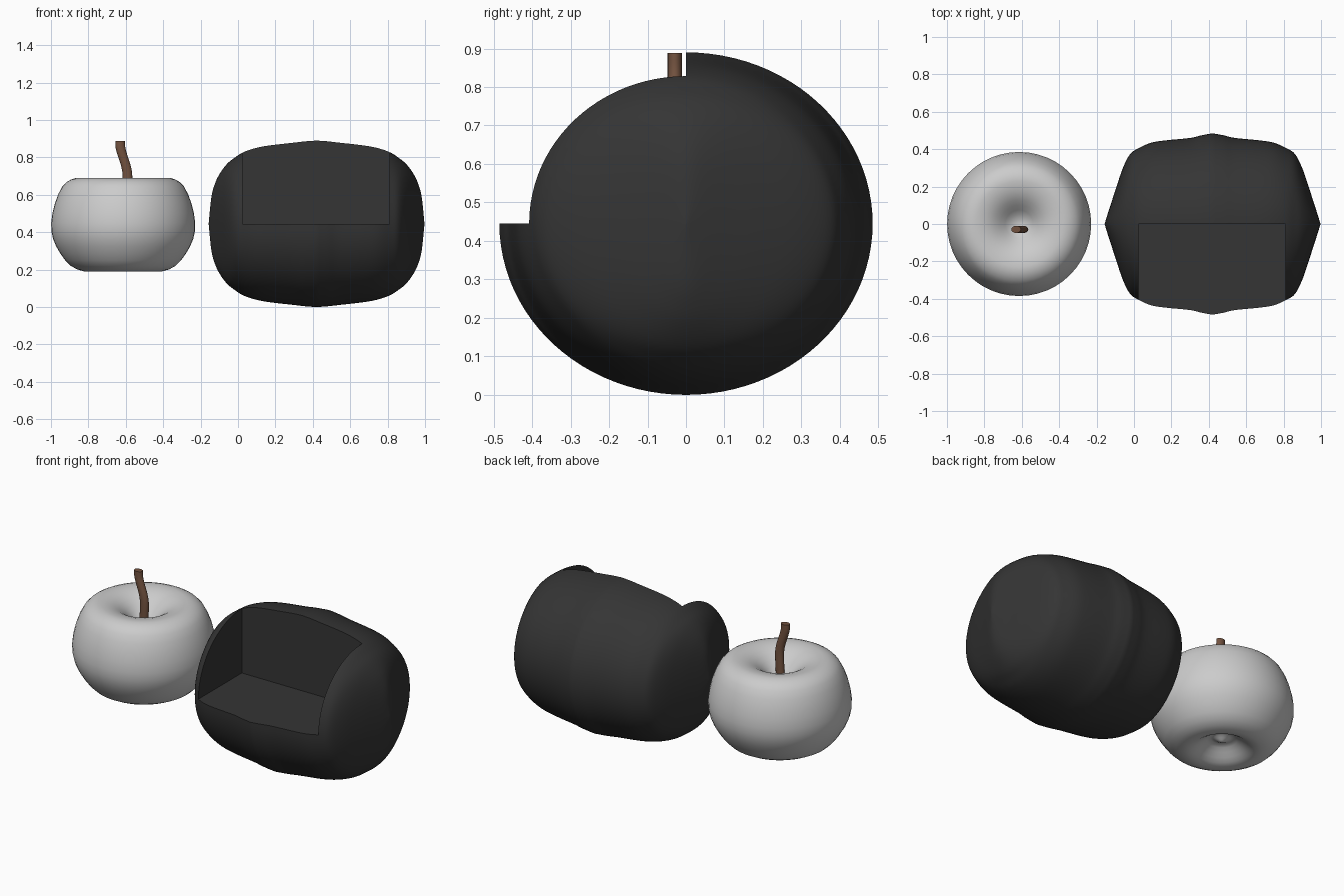
import bpy, bmesh, math
from mathutils import Vector

if "Cube" in bpy.data.objects:
    bpy.data.objects.remove(bpy.data.objects["Cube"])


def material(name, rgb):
    m = bpy.data.materials.new(name)
    m.diffuse_color = (*rgb, 1)
    m.use_nodes = True
    m.node_tree.nodes["Principled BSDF"].inputs["Base Color"].default_value = m.diffuse_color
    return m


DARK = material("charcoal", (0.035, 0.035, 0.035))
GREY = material("light grey", (0.6, 0.6, 0.6))
BROWN = material("stem brown", (0.17, 0.085, 0.05))


def smooth_points(pts, steps):
    """Catmull-Rom curve through the points."""
    p = [Vector(q) for q in pts]
    p = [2 * p[0] - p[1]] + p + [2 * p[-1] - p[-2]]
    out = []
    for i in range(1, len(p) - 2):
        a, b, c, d = p[i - 1:i + 3]
        for k in range(steps):
            t = k / steps
            out.append(0.5 * (2 * b + (c - a) * t + (2 * a - 5 * b + 4 * c - d) * t * t
                              + (3 * b - a - 3 * c + d) * t ** 3))
    return out + [p[-2]]


def loft(name, rings, mat):
    """Skin rings of points; the end rings are closed with caps."""
    bm = bmesh.new()
    vr = [[bm.verts.new(p) for p in r] for r in rings]
    n = len(vr[0])
    for a, b in zip(vr, vr[1:]):
        for i in range(n):
            j = (i + 1) % n
            bm.faces.new((a[i], a[j], b[j], b[i]))
    bm.faces.new(vr[0])
    bm.faces.new(vr[-1])
    bmesh.ops.remove_doubles(bm, verts=bm.verts, dist=1e-5)
    bmesh.ops.recalc_face_normals(bm, faces=bm.faces)
    me = bpy.data.meshes.new(name)
    bm.to_mesh(me)
    bm.free()
    ob = bpy.data.objects.new(name, me)
    bpy.context.collection.objects.link(ob)
    me.materials.append(mat)
    return ob


def shade(ob, angle=40):
    bpy.ops.object.select_all(action='DESELECT')
    ob.select_set(True)
    bpy.context.view_layer.objects.active = ob
    bpy.ops.object.shade_smooth_by_angle(angle=math.radians(angle))


def ellipse(c, a, b, n, plane):
    out = []
    for i in range(n):
        t = 2 * math.pi * i / n
        u, v = a * math.cos(t), b * math.sin(t)
        out.append(Vector(c) + (Vector((0, u, v)) if plane == "yz" else Vector((u, v, 0))))
    return out


# chair body: (distance from middle, half depth, half height)
half = [(0, .485, .445), (.06, .474, .441), (.12, .46, .434), (.252, .447, .419),
        (.33, .434, .404), (.395, .405, .381), (.44, .375, .352), (.477, .305, .322),
        (.512, .205, .277), (.54, .118, .223), (.562, .05, .145), (.577, .001, .001)]
side = smooth_points(half, 4)
stations = [(.42 - u, a, b) for u, a, b in reversed(side)] + [(.42 + u, a, b) for u, a, b in side[1:]]
chair = loft("chair_body", [ellipse((x, 0, .445), a, b, 96, "yz") for x, a, b in stations], DARK)

# seat recess cut out of the upper front
bpy.ops.mesh.primitive_cube_add(size=1, location=(.4175, -.5, .945))
cutter = bpy.context.object
cutter.name = "seat_cutter"
cutter.scale = (.785, 1, 1)
cutter.data.materials.append(DARK)
mod = chair.modifiers.new("seat recess", 'BOOLEAN')
mod.operation, mod.solver, mod.object = 'DIFFERENCE', 'EXACT', cutter
bpy.context.view_layer.objects.active = chair
bpy.ops.object.modifier_apply(modifier=mod.name)
bpy.data.objects.remove(cutter)
shade(chair)

# apple: turned profile with a top hollow and a bottom hollow with a nub
profile = [(.0, .575, 0), (.05, .59, 0), (.1, .635, 0), (.16, .675, 0), (.23, .691, 0),
           (.28, .681, 0), (.325, .645, 0), (.365, .555, 0), (.385, .45, 0), (.375, .365, 0),
           (.335, .285, 0), (.28, .22, 0), (.21, .191, 0), (.155, .2, 0), (.105, .235, 0),
           (.06, .262, 0), (.03, .25, 0), (0, .235, 0)]
rings = [ellipse((-.614, 0, p.y), max(p.x, 0.0), max(p.x, 0.0), 48, "xy")
         for p in smooth_points(profile, 2)]
apple = loft("apple", rings, GREY)
shade(apple, 60)

# curved stem
path = [(-.597, -.029, .56), (-.591, -.029, .69), (-.598, -.029, .75),
        (-.617, -.029, .81), (-.628, -.029, .85), (-.63, -.029, .888)]
stem = loft("apple_stem", [ellipse(p, .026, .019, 16, "xy") for p in smooth_points(path, 4)], BROWN)
shade(stem)
